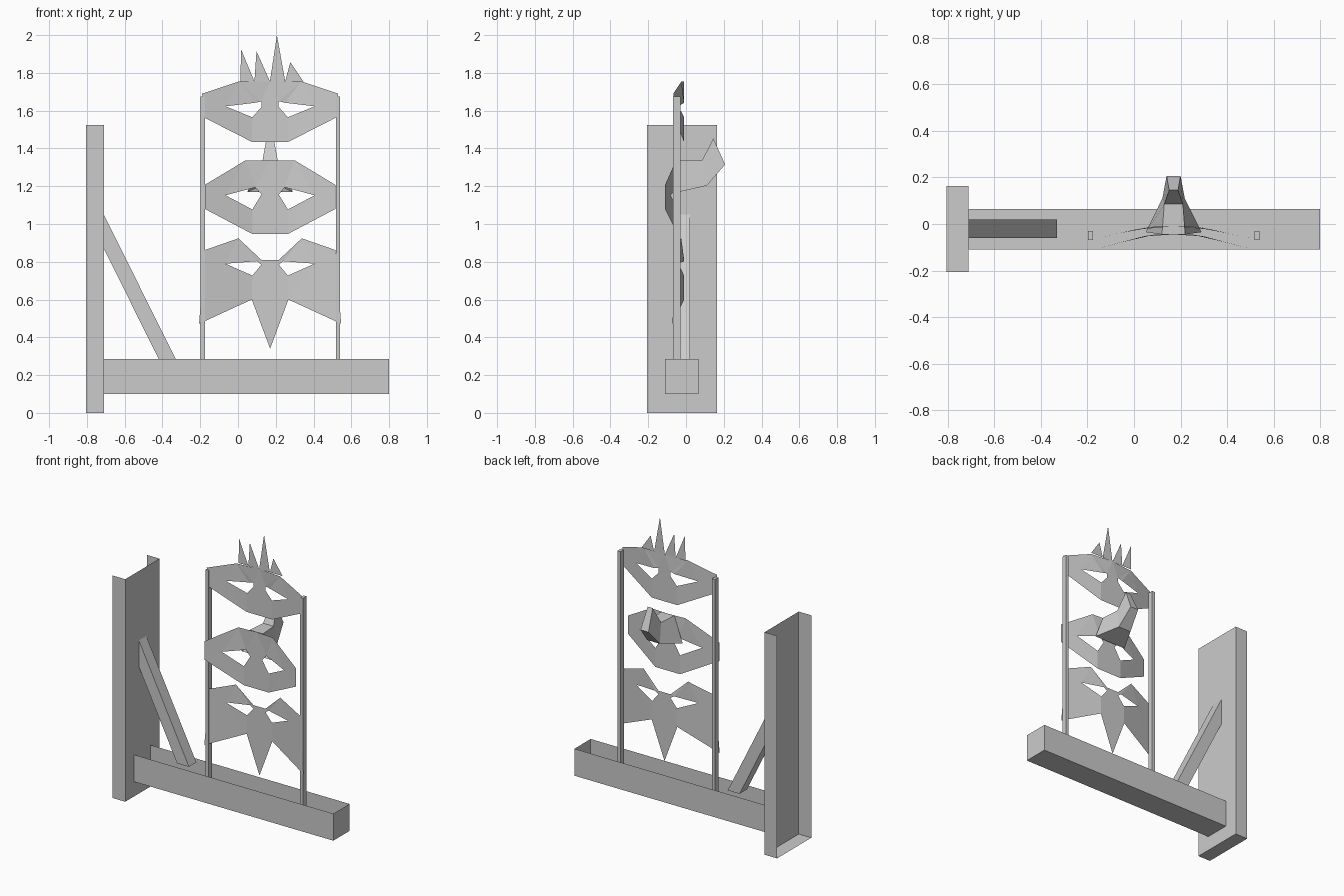
import bpy, bmesh
from mathutils import Vector

if "Cube" in bpy.data.objects:
    bpy.data.objects.remove(bpy.data.objects["Cube"])

CX = 0.17  # centre line of the three masks


def finish(name, bm, x=0.0):
    me = bpy.data.meshes.new(name)
    bm.to_mesh(me)
    bm.free()
    ob = bpy.data.objects.new(name, me)
    ob.location.x = x
    bpy.context.collection.objects.link(ob)
    return ob


def open_box(name, lo, hi, skip=()):
    """Box with the faces pointing along the skipped directions left open."""
    bm = bmesh.new()
    bmesh.ops.create_cube(bm, size=1)
    lo, hi = Vector(lo), Vector(hi)
    for v in bm.verts:
        v.co = Vector([lo[i] + (v.co[i] + 0.5) * (hi[i] - lo[i]) for i in range(3)])
    bm.normal_update()
    gone = [f for f in bm.faces if any(f.normal.dot(Vector(d)) > 0.9 for d in skip)]
    bmesh.ops.delete(bm, geom=gone, context='FACES_ONLY')
    return finish(name, bm)


def loft(name, rings, x=0.0, cap_end=False):
    """Skin between four-point rings."""
    bm = bmesh.new()
    rows = [[bm.verts.new(p) for p in r] for r in rings]
    for a, b in zip(rows, rows[1:]):
        for i in range(4):
            j = (i + 1) % 4
            bm.faces.new((a[i], a[j], b[j], b[i]))
    if cap_end:
        bm.faces.new(rows[-1])
    bmesh.ops.recalc_face_normals(bm, faces=bm.faces)
    return finish(name, bm, x)


def mask(name, outline, eye, y_mid, y_side, flat=0.1):
    """Half a mask with an eye hole, bent backwards at the side, then mirrored."""
    bm = bmesh.new()
    for loop in (outline, eye):
        vs = [bm.verts.new((x, 0, z)) for x, z in loop]
        for i, v in enumerate(vs):
            bm.edges.new((v, vs[(i + 1) % len(vs)]))
    bmesh.ops.triangle_fill(bm, use_beauty=True, edges=bm.edges[:], normal=(0, 1, 0))
    for v in bm.verts:
        t = max(0, v.co.x - flat) / (0.35 - flat)
        v.co.y = y_mid + (y_side - y_mid) * t
    ob = finish(name, bm, CX)
    mod = ob.modifiers.new("mirror", 'MIRROR')
    mod.merge_threshold = 0.001
    return ob


# Timber frame
open_box("upright_post", (-0.805, -0.207, 0), (-0.71, 0.163, 1.525), [(-1, 0, 0), (0, 0, 1)])
open_box("base_beam", (-0.71, -0.11, 0.10), (0.80, 0.065, 0.285), [(-1, 0, 0), (0, 0, 1)])
loft("diagonal_brace", [
    [(-0.71, -0.06, 0.87), (-0.71, -0.06, 1.05), (-0.71, 0.02, 1.05), (-0.71, 0.02, 0.87)],
    [(-0.42, -0.06, 0.285), (-0.33, -0.06, 0.285), (-0.33, 0.02, 0.285), (-0.42, 0.02, 0.285)]])

# Two thin rods carrying the masks
for side, x in (("left", -0.198), ("right", 0.518)):
    open_box(side + "_rod", (x, -0.068, 0.10), (x + 0.022, -0.03, 1.675))

# Masks
mask("top_mask",
     [(0, 1.755), (0.165, 1.755), (0.36, 1.69), (0.348, 1.563), (0.097, 1.435), (0, 1.435)],
     [(0.236, 1.623), (0.078, 1.642), (0.046, 1.65), (0.045, 1.62), (0.094, 1.565)],
     -0.01, -0.065)
mask("middle_mask",
     [(0, 1.337), (0.13, 1.337), (0.346, 1.207), (0.346, 1.08), (0.094, 0.947), (0, 0.947)],
     [(0.236, 1.152), (0.078, 1.194), (0.046, 1.156), (0.094, 1.077)],
     -0.045, -0.112)
mask("bottom_mask",
     [(0, 0.81), (0.046, 0.81), (0.168, 0.924), (0.346, 0.862), (0.376, 0.472),
      (0.345, 0.486), (0.097, 0.60), (0, 0.34)],
     [(0.236, 0.79), (0.07, 0.803), (0.046, 0.785), (0.094, 0.727)],
     -0.01, -0.065)

# Spiky crown on the top mask
bm = bmesh.new()
bases = [0.013, 0.087, 0.169, 0.25, 0.346]
tips = [(0.016, 1.925), (0.098, 1.915), (0.206, 2.0), (0.277, 1.857)]
for a, b, (tx, tz) in zip(bases, bases[1:], tips):
    bm.faces.new([bm.verts.new(p) for p in
                  ((a, -0.012, 1.755), (b, -0.012, 1.755), (tx, -0.012, tz))])
finish("crown_spikes", bm)

# Beak on the middle mask: (top y, top z, top half width, bottom y, bottom z, bottom half width)
sections = [(-0.045, 1.337, 0.05, -0.035, 1.17, 0.12),
            (0.085, 1.337, 0.04, 0.11, 1.203, 0.048),
            (0.145, 1.453, 0.019, 0.207, 1.315, 0.03)]
loft("beak", [[(-w, y, z), (w, y, z), (v, b, c), (-v, b, c)]
              for y, z, w, b, c, v in sections], CX, cap_end=True)
